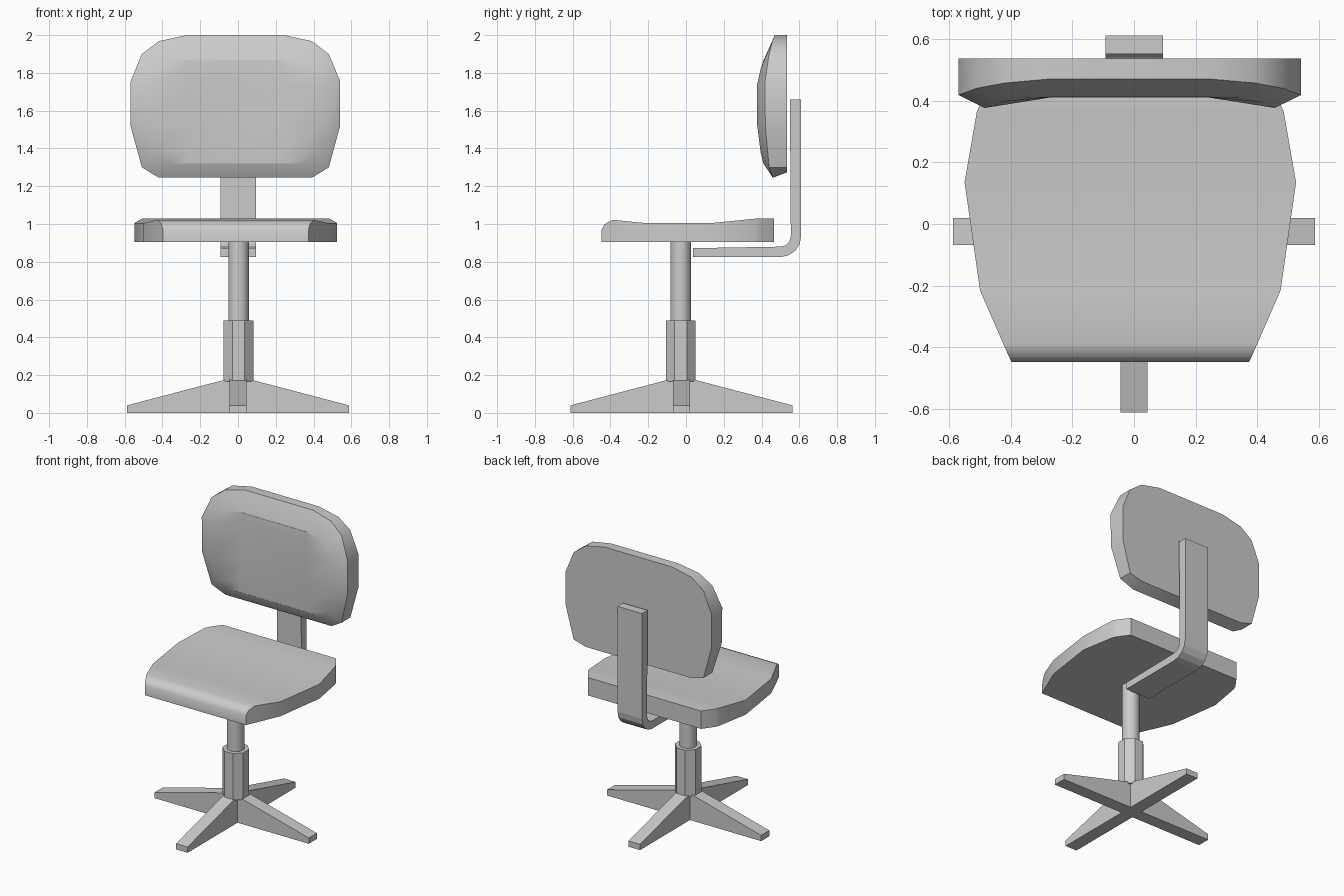
import bpy, bmesh, math
from mathutils import Vector

if "Cube" in bpy.data.objects:
    bpy.data.objects.remove(bpy.data.objects["Cube"])


def make(name, verts, faces, smooth=None):
    me = bpy.data.meshes.new(name)
    me.from_pydata(verts, [], faces)
    bm = bmesh.new()
    bm.from_mesh(me)
    bmesh.ops.recalc_face_normals(bm, faces=bm.faces)
    bm.to_mesh(me)
    bm.free()
    ob = bpy.data.objects.new(name, me)
    bpy.context.collection.objects.link(ob)
    if smooth:
        bpy.ops.object.select_all(action='DESELECT')
        ob.select_set(True)
        bpy.context.view_layer.objects.active = ob
        bpy.ops.object.shade_smooth_by_angle(angle=math.radians(smooth))
    return ob


def bridge(a, b, n):
    """Quads joining two closed rings that start at indices a and b."""
    return [(a + i, a + (i + 1) % n, b + (i + 1) % n, b + i) for i in range(n)]


def prism(name, a, b, smooth=None):
    n = len(a)
    faces = bridge(0, n, n) + [tuple(range(n)), tuple(range(n, 2 * n))]
    return make(name, a + b, faces, smooth)


def tube(name, r, z0, z1, sides, smooth=None):
    angs = [2 * math.pi * (i + 0.5) / sides for i in range(sides)]
    rings = [[(0.003 + r * math.cos(t), -0.028 + r * math.sin(t), z) for t in angs]
             for z in (z0, z1)]
    prism(name, *rings, smooth)


# Seat: cross-sections from front to back (y, half width, top height)
CX, BOTTOM = -0.012, 0.905
rows = [(-0.447, 0.385, 0.97), (-0.43, 0.393, 1.0), (-0.387, 0.412, 1.022),
        (-0.215, 0.487, 1.005), (0.135, 0.537, 1.005), (0.365, 0.497, 1.028),
        (0.395, 0.483, 1.028), (0.467, 0.43, 1.028)]
v, f = [], []
for y, w, z in rows:
    v += [(CX - w, y, BOTTOM), (CX + w, y, BOTTOM), (CX + w, y, z), (CX - w, y, z)]
for k in range(len(rows) - 1):
    f += bridge(4 * k, 4 * k + 4, 4)
f += [(0, 1, 2, 3), tuple(range(len(v) - 4, len(v)))]
make("seat", v, f, 40)

# Backrest: right half outline from top to bottom
# (half width, height, rim depth), then (inner half width, height, depth)
BX = -0.014
rim = [(0.257, 2.0, 0.47), (0.405, 1.968, 0.457), (0.495, 1.9, 0.44), (0.555, 1.755, 0.418),
       (0.555, 1.52, 0.42), (0.495, 1.30, 0.44), (0.405, 1.245, 0.46)]
inner = [(0.257, 1.87, 0.413), (0.36, 1.86, 0.408), (0.43, 1.82, 0.395), (0.47, 1.735, 0.376),
         (0.47, 1.53, 0.376), (0.43, 1.38, 0.395), (0.36, 1.32, 0.41)]


def ring(half, depth=None):
    pts = [(BX + w, depth or y, z) for w, z, y in half]
    return pts + [(BX - w, depth or y, z) for w, z, y in reversed(half)]


back = [(w, max(z, 1.274), y) for w, z, y in rim]
n, h = 2 * len(rim), len(rim)
v = ring(back, 0.536) + ring(rim) + ring(inner)
f = [tuple(range(n))] + bridge(0, n, n) + bridge(n, 2 * n, n)
# hollow middle of the cushion between its two side wings
c = len(v)
for s in (1, -1):
    v += [(BX + s * 0.25, 0.411, z) for _, z, _ in inner]
for k in range(h - 1):
    R, L = 2 * n + k, 3 * n - 1 - k
    f += [(R, R + 1, c + k + 1, c + k), (c + k, c + k + 1, c + h + k + 1, c + h + k),
          (c + h + k, c + h + k + 1, L - 1, L)]
f.append((2 * n + h - 1, 2 * n + h, c + 2 * h - 1, c + h - 1))
f.append((2 * n, c, c + h, 3 * n - 1))
make("backrest", v, f, 40)


# Bent bracket: L profile in the y-z plane
def arc(r):
    cy, cz = 0.50, 0.935
    return [(cy + r * math.sin(t), cz - r * math.cos(t))
            for t in [math.pi / 2 * i / 4 for i in range(5)]]


prof = ([(0.037, 0.825)] + arc(0.11) + [(0.61, 1.66), (0.55, 1.66)]
        + list(reversed(arc(0.055))) + [(0.037, 0.872)])
prism("back_bracket", [(-0.092, y, z) for y, z in prof], [(0.094, y, z) for y, z in prof])

# Column and faceted sleeve
tube("column", 0.055, 0.45, 0.91, 20, 40)
tube("column_sleeve", 0.085, 0.165, 0.488, 8)

# Base: four tapered legs
for i, name in enumerate(("right_leg", "back_leg", "left_leg", "front_leg")):
    a = i * math.pi / 2
    d, s = Vector((math.cos(a), math.sin(a), 0)), Vector((-math.sin(a), math.cos(a), 0))
    o = Vector((0, -0.024, 0))
    leg = [(0, 0), (0.587, 0), (0.587, 0.04), (0.06, 0.178), (0, 0.178)]
    sides = [[tuple(o + d * r + s * w + Vector((0, 0, z))) for r, z in leg]
             for w in (-0.044, 0.044)]
    prism(name, *sides)
